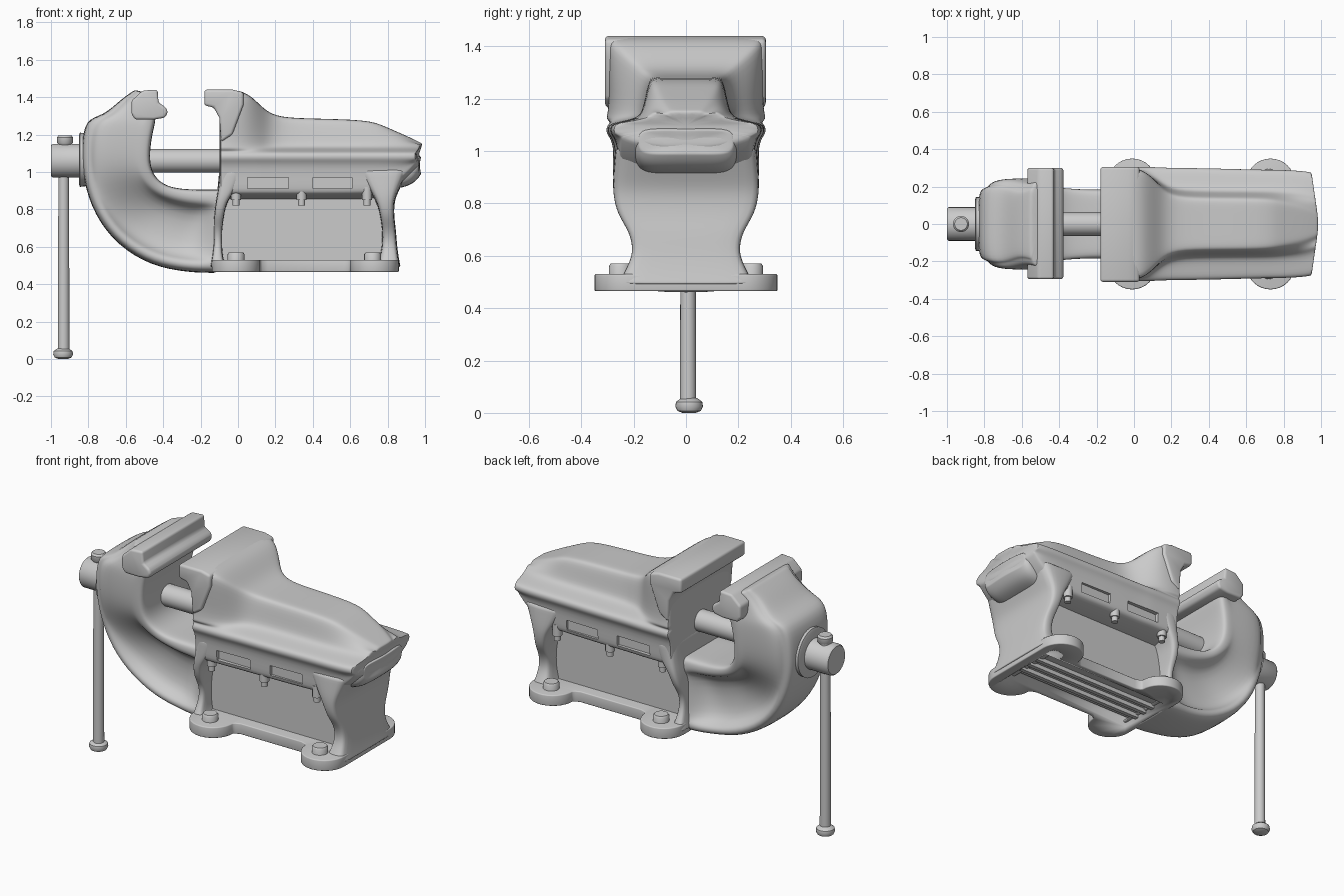
import bpy, bmesh, math
from mathutils import Vector

if "Cube" in bpy.data.objects:
    bpy.data.objects.remove(bpy.data.objects["Cube"], do_unlink=True)

grey = bpy.data.materials.new("cast_grey")
grey.use_nodes = True
GREY = (0.6, 0.6, 0.6, 1)
grey.diffuse_color = GREY
grey.node_tree.nodes["Principled BSDF"].inputs["Base Color"].default_value = GREY


def make(name, bm):
    bmesh.ops.recalc_face_normals(bm, faces=bm.faces[:])
    mesh = bpy.data.meshes.new(name)
    bm.to_mesh(mesh)
    bm.free()
    mesh.materials.append(grey)
    ob = bpy.data.objects.new(name, mesh)
    bpy.context.scene.collection.objects.link(ob)
    for p in mesh.polygons:
        p.use_smooth = True
    return ob


def split_edges(ob, angle=40):
    m = ob.modifiers.new("sharp", 'EDGE_SPLIT')
    m.split_angle = math.radians(angle)


def loft(name, rings):
    """Skin closed rings, with holding loops near the ends, and subdivide."""
    rings = [[Vector(p) for p in r] for r in rings]
    mix = lambda a, b: [p.lerp(q, 0.12) for p, q in zip(a, b)]
    rings = ([rings[0], mix(rings[0], rings[1])] + rings[1:-1]
             + [mix(rings[-1], rings[-2]), rings[-1]])
    bm = bmesh.new()
    rows = [[bm.verts.new(p) for p in r] for r in rings]
    n = len(rows[0])
    for a, b in zip(rows, rows[1:]):
        for i in range(n):
            j = (i + 1) % n
            bm.faces.new((a[i], a[j], b[j], b[i]))
    bm.faces.new(rows[0])
    bm.faces.new(rows[-1])
    ob = make(name, bm)
    m = ob.modifiers.new("round", 'SUBSURF')
    m.levels = m.render_levels = 2
    return ob


def prism(name, pts, lo, hi, axis='Y', bevel=0.015):
    """Extrude a flat outline along y or z, with rounded edges."""
    place = (lambda p, t: (p[0], t, p[1])) if axis == 'Y' else (lambda p, t: (*p, t))
    bm = bmesh.new()
    a = [bm.verts.new(place(p, lo)) for p in pts]
    b = [bm.verts.new(place(p, hi)) for p in pts]
    bm.faces.new(a)
    bm.faces.new(b)
    for i in range(len(pts)):
        j = (i + 1) % len(pts)
        bm.faces.new((a[i], a[j], b[j], b[i]))
    ob = make(name, bm)
    if bevel:
        m = ob.modifiers.new("bevel", 'BEVEL')
        m.width, m.segments = bevel, 3
    split_edges(ob)
    return ob


def box(name, x, y, z):
    return prism(name, [(x[0], z[0]), (x[1], z[0]), (x[1], z[1]), (x[0], z[1])],
                 y[0], y[1], bevel=0)


def lathe(name, profile, origin, axis='Z', steps=32):
    """Turn (radius, height) points around z or x."""
    bm = bmesh.new()
    rows = []
    for r, h in profile:
        row = []
        for i in range(steps):
            t = math.tau * i / steps
            c, s = r * math.cos(t), r * math.sin(t)
            p = (c, s, h) if axis == 'Z' else (h, c, s)
            row.append(bm.verts.new(Vector(p) + Vector(origin)))
        rows.append(row)
    for a, b in zip(rows, rows[1:]):
        for i in range(steps):
            j = (i + 1) % steps
            bm.faces.new((a[i], a[j], b[j], b[i]))
    bm.faces.new(rows[0])
    bm.faces.new(rows[-1])
    split_edges(make(name, bm))


def cut(ob, cutter):
    m = ob.modifiers.new("cut", 'BOOLEAN')
    m.operation, m.object, m.solver = 'DIFFERENCE', cutter, 'EXACT'
    cutter.hide_render = True
    cutter.hide_set(True)


def mirrored(half):
    """Close a half outline of (y, z) pairs across y = 0."""
    return half + [(-y, z) for y, z in reversed(half)]


# Fixed jaw casting: x, top height, ridge half width, shoulder half width, flange half width,
# floor, and how far the middle bulges backwards
body = []
for x, top, a, c, b, low, nose in [
        (-.10, 1.43, .30, .30, .305, .88, 0), (-.03, 1.44, .305, .30, .305, .88, 0),
        (.05, 1.425, .30, .28, .305, .88, 0), (.12, 1.355, .23, .24, .305, .88, 0),
        (.19, 1.295, .155, .185, .30, .88, 0), (.35, 1.285, .145, .175, .30, .88, 0),
        (.70, 1.28, .145, .175, .29, .88, 0), (.78, 1.245, .13, .17, .29, .89, 0),
        (.90, 1.19, .11, .16, .285, .98, .01), (.95, 1.15, .08, .13, .275, 1.05, .045)]:
    half = [(a * .5, top), (a - .02, top), (a, top - .015), (c - .01, 1.155), (c + .01, 1.125),
            (b - .02, 1.11), (b, 1.095), (b, 1.065), (b - .03, max(1.035, low + .01)),
            (b - .03, low + .01), (b - .05, low), (.12, low - .035)]
    body.append([(x + nose * (1 - abs(y) / .3), y, z) for y, z in mirrored(half)])
casting = loft("rear_casting", body)
for i, (x0, x1) in enumerate([(.05, .27), (.40, .61)]):
    for s in (-1, 1):
        cut(casting, box(f"skirt_notch_cutter_{i}_{s}", (x0, x1),
                         sorted((s * .25, s * .4)), (.91, .97)))
split_edges(casting)

# Fixed jaw lip
prism("rear_jaw", [(-.18, 1.44), (-.03, 1.44), (.03, 1.425), (.03, 1.36), (-.03, 1.2), (-.09, 1.16),
                   (-.10, 1.29), (-.13, 1.345), (-.18, 1.355)], -.31, .305)


# Rounded boss under the back end
def slab_ring(x, w, z0, z1):
    h = (z1 - z0) * .25
    half = [(w * .4, z1), (w * .9, z1), (w, z1 - h), (w, z0 + h), (w * .85, z0), (w * .4, z0)]
    return [(x + .025 * (1 - abs(y) / w), y, z) for y, z in mirrored(half)]

loft("rear_boss", [slab_ring(.72, .17, .90, 1.08), slab_ring(.84, .20, .91, 1.09),
                   slab_ring(.91, .20, .93, 1.10), slab_ring(.945, .195, .96, 1.09),
                   slab_ring(.965, .18, .99, 1.08)])


# End legs, lofted upwards
def leg_ring(z, x0, x1, w):
    e, f = (x1 - x0) * .12, .03
    return [(x0 + e, -w, z), (x1 - e, -w, z), (x1, -w + f, z), (x1, w - f, z),
            (x1 - e, w, z), (x0 + e, w, z), (x0, w - f, z), (x0, -w + f, z)]

loft("front_leg", [leg_ring(*r) for r in [
    (.49, -.15, -.06, .26), (.54, -.14, -.08, .235), (.61, -.13, -.085, .20), (.69, -.13, -.085, .205),
    (.76, -.13, -.075, .255), (.84, -.12, -.06, .275), (.90, -.11, -.01, .28), (1.02, -.10, .04, .28)]])
loft("back_leg", [leg_ring(*r) for r in [
    (.49, .74, .87, .26), (.54, .755, .86, .235), (.61, .77, .85, .20), (.69, .77, .845, .215),
    (.76, .76, .835, .265), (.84, .74, .835, .28), (.90, .70, .86, .28), (1.02, .62, .92, .27)]])

# Wall between the legs
box("centre_wall", (-.10, .80), (-.13, .13), (.50, .93))

# Base with four rounded lugs, hollow underneath
half = []
for cx in (.73, -.01):
    half += [(cx + .13 * math.cos(t), .22 + .13 * math.sin(t))
             for t in [math.pi * k / 16 for k in range(17)]]
    if cx > 0:
        half += [(.59, .21), (.56, .20), (.16, .20), (.13, .21)]
outline = half + [(x, -y) for x, y in reversed(half)]
base = prism("base_plate", outline, .465, .53, 'Z', bevel=.006)
cut(base, box("base_pocket_cutter", (-.08, .80), (-.17, .17), (.40, .505)))
for i, y in enumerate((-.07, 0, .07)):
    box(f"base_rail_{i}", (-.09, .81), (y - .012, y + .012), (.475, .52))

# Base bolts and skirt bolts on both sides
for s in (-1, 1):
    for x in (-.01, .72):
        lathe(f"base_bolt_{x}_{s}", [(.045, .5), (.045, .56), (.038, .57)], (x, s * .25, 0), steps=16)
    for x in (-.01, .34, .69):
        lathe(f"skirt_bolt_{x}_{s}", [(.019, .82), (.019, .85), (.027, .85), (.027, .92)],
              (x, s * .235, 0), steps=12)

# Moving jaw arm: inner point, outer point, arm half width, pocket half width, rim half width
arm = []
for inner, outer, w, p, r in [
        ((-.45, 1.41), (-.55, 1.44), .26, .23, .19),
        ((-.44, 1.34), (-.63, 1.385), .25, .22, .17),
        ((-.44, 1.27), (-.72, 1.30), .245, .24, .21),
        ((-.46, 1.20), (-.82, 1.285), .245, .245, .20),
        ((-.475, 1.08), (-.84, 1.12), .24, .24, .19),
        ((-.46, .99), (-.83, .96), .225, .215, .18),
        ((-.40, .93), (-.77, .77), .20, .13, .175),
        ((-.32, .91), (-.645, .605), .19, .08, .165),
        ((-.23, .905), (-.46, .495), .185, .08, .16),
        ((-.18, .905), (-.28, .465), .185, .08, .165),
        ((-.14, .905), (-.19, .46), .185, .13, .18),
        ((-.09, .905), (-.11, .46), .185, .18, .18)]:
    side = [(0, w * .5), (0, w * .93), (.06, w), (.19, w), (.24, p), (.80, p),
            (.85, r), (.96, r), (1, r * .65)]
    i, o = Vector(inner), Vector(outer)
    ring = []
    for d, y in side + [(d, -y) for d, y in reversed(side)]:
        v = i.lerp(o, d)
        ring.append((v.x, y, v.y))
    arm.append(ring)
loft("front_jaw_arm", arm)

# Moving jaw bar with its stepped lip
prism("front_jaw", [(-.57, 1.38), (-.51, 1.435), (-.43, 1.44), (-.425, 1.37), (-.385, 1.345),
                    (-.375, 1.32), (-.39, 1.29), (-.45, 1.28), (-.55, 1.28), (-.57, 1.31)], -.295, .30)

# Screw, collar, head and sliding handle
lathe("screw", [(.063, -.55), (.063, -.05)], (0, 0, 1.06), 'X')
lathe("collar", [(.14, -.80), (.145, -.845), (.13, -.85)], (0, 0, 1.065), 'X')
lathe("screw_head", [(.09, -.78), (.09, -.99), (.082, -1.0)], (0, 0, 1.06), 'X')
lathe("handle_bar", [(.031, .02), (.028, 1.16)], (-.932, .008, 0), steps=20)
lathe("handle_lower_knob", [(.025, 0), (.045, .008), (.053, .025), (.05, .042), (.032, .056)],
      (-.935, .012, 0), steps=24)
lathe("handle_upper_knob", [(.03, 1.14), (.042, 1.155), (.043, 1.185), (.034, 1.196)],
      (-.925, 0, 0), steps=24)
